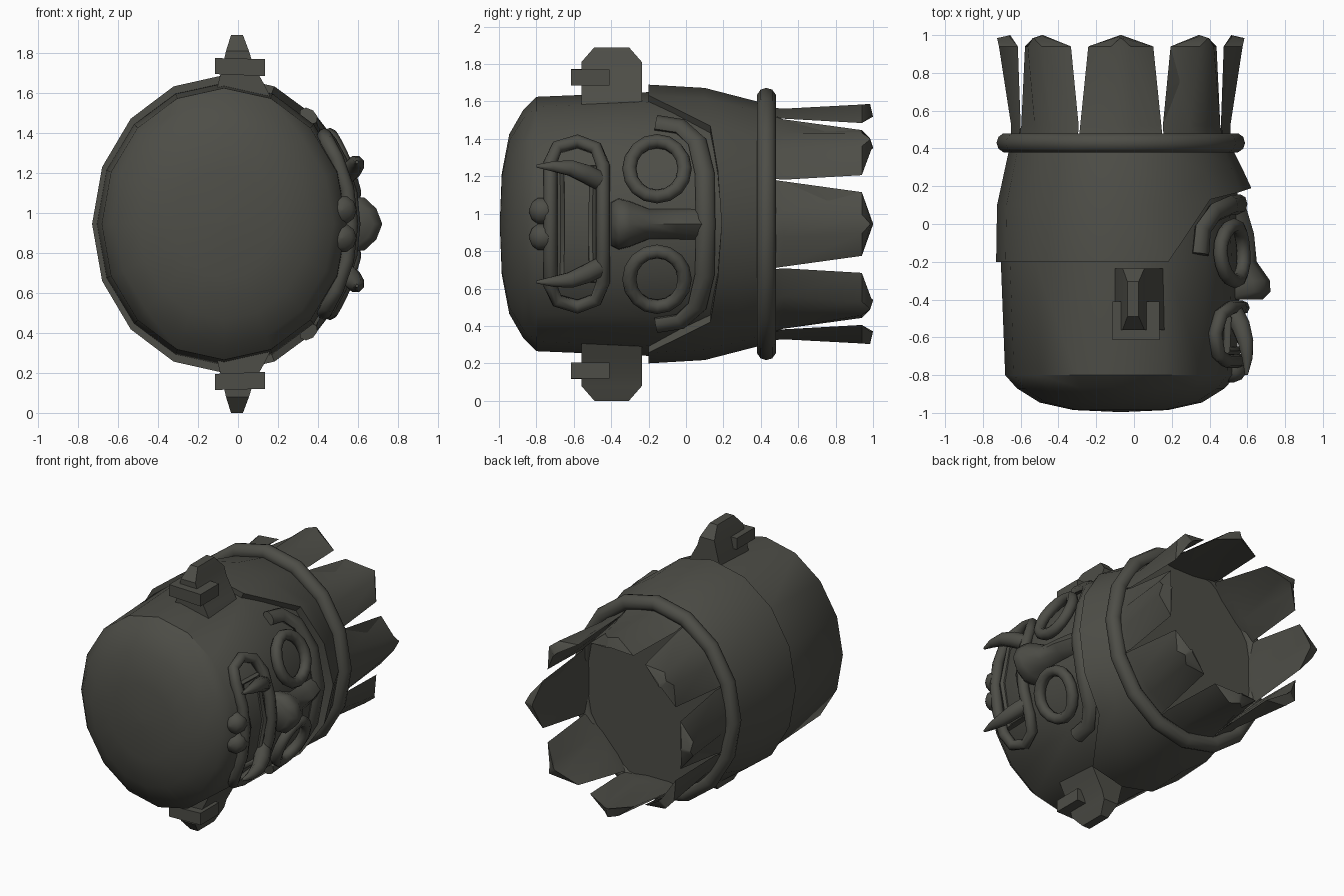
import bpy, bmesh, math
from mathutils import Vector

if "Cube" in bpy.data.objects:
    bpy.data.objects.remove(bpy.data.objects["Cube"])

CX, CZ, N = -0.07, 0.945, 16
stone = bpy.data.materials.new("dark_olive_grey")
stone.diffuse_color = (0.075, 0.075, 0.063, 1)
stone.use_nodes = True
stone.node_tree.nodes["Principled BSDF"].inputs["Base Color"].default_value = stone.diffuse_color


def loft(name, rings, closed=False, angle=40):
    """Skin a list of equal-length closed rings, with caps unless the loft is closed."""
    bm = bmesh.new()
    vs = [[bm.verts.new(p) for p in r] for r in rings]
    n, m = len(vs), len(vs[0])
    for i in range(n if closed else n - 1):
        a, b = vs[i], vs[(i + 1) % n]
        for j in range(m):
            k = (j + 1) % m
            bm.faces.new((a[j], a[k], b[k], b[j]))
    if not closed:
        bm.faces.new(vs[0])
        bm.faces.new(vs[-1])
    bmesh.ops.recalc_face_normals(bm, faces=bm.faces)
    me = bpy.data.meshes.new(name)
    bm.to_mesh(me)
    bm.free()
    me.materials.append(stone)
    ob = bpy.data.objects.new(name, me)
    bpy.context.collection.objects.link(ob)
    bpy.ops.object.select_all(action='DESELECT')
    ob.select_set(True)
    bpy.context.view_layer.objects.active = ob
    bpy.ops.object.shade_smooth_by_angle(angle=math.radians(angle))
    return ob


def tube(name, path, radii, flat=1.0, closed=False, sides=8):
    """Sweep a round section; flat scales its height away from the head axis."""
    path = [Vector(p) for p in path]
    n = len(path)
    if not isinstance(radii, (list, tuple)):
        radii = [radii] * n
    rings = []
    for i, p in enumerate(path):
        a = path[(i - 1) % n] if closed or i > 0 else p
        b = path[(i + 1) % n] if closed or i < n - 1 else p
        t = (b - a).normalized()
        out = Vector((p.x - CX, 0, p.z - CZ))
        out = (out - t * out.dot(t)).normalized()
        side = t.cross(out)
        rings.append([p + radii[i] * (flat * math.cos(w) * out + math.sin(w) * side)
                      for w in (2 * math.pi * j / sides for j in range(sides))])
    return loft(name, rings, closed, 50)


# Head profile: y, radius in x, radius in z
PROFILE = [(-0.995, 0.02, 0.02), (-0.985, 0.25, 0.27), (-0.945, 0.43, 0.48),
           (-0.87, 0.55, 0.61), (-0.8, 0.612, 0.68), (-0.2, 0.635, 0.705),
           (0.15, 0.62, 0.685), (0.44, 0.57, 0.63)]


def surf(y, dz, lift=0.0):
    """Point on the face side of the head, lifted outwards."""
    for (y0, a0, b0), (y1, a1, b1) in zip(PROFILE, PROFILE[1:]):
        if y <= y1:
            break
    f = (y - y0) / (y1 - y0)
    rx, rz = a0 + f * (a1 - a0) + lift, b0 + f * (b1 - b0) + lift
    s = dz / rz
    return Vector((CX + rx * math.sqrt(max(0, 1 - s * s)), y, CZ + dz))


def ellipse(y, rx, rz):
    return [(CX + rx * math.cos(w), y, CZ + rz * math.sin(w))
            for w in (2 * math.pi * i / N for i in range(N))]


loft("head", [ellipse(*p) for p in PROFILE])

# Hair shell with a hairline stepping around the face
rings = []
for i in range(N):
    w = 2 * math.pi * i / N
    k = min(i, N - i)
    low = {0: 0.19, 1: 0.17, 2: 0.13}.get(k, -0.2)
    bump = {0: 0.05, 1: 0.04, 2: 0.02}.get(k, 0)

    def hair_point(y, d):
        f = (y + 0.2) / 0.6
        g = 0.03 * math.sin(math.pi * min(1, max(0, f)))
        return (CX + (0.66 - 0.07 * f + g + d) * math.cos(w), y,
                CZ + (0.745 - 0.095 * f + g + d) * math.sin(w))
    mid = (low + 0.4) / 2
    rings.append([hair_point(low, bump), hair_point(mid, bump / 2), hair_point(0.4, 0),
                  hair_point(0.4, -0.06), hair_point(low, -0.09)])
loft("hair", rings, True, 35)

# Head band
tube("head_band", ellipse(0.43, 0.605, 0.675), 0.053, closed=True, sides=10)

# Crown of eight leaves: y, half width, edge radius, outer radius, inner radius
LEAF = [(0.42, 0.225, 0.55, 0.58, 0.53), (0.52, 0.215, 0.53, 0.58, 0.535),
        (0.94, 0.172, 0.545, 0.645, 0.585), (0.992, 0.012, 0.59, 0.655, 0.585)]
for k in range(8):
    w = k * math.pi / 4
    rings = []
    for y, hw, re, ro, ri in LEAF:
        sz = 1.08 - 0.1 * (y - 0.42) / 0.58

        def leaf_point(r, t, dy=0):
            return (CX + r * math.cos(w) - t * math.sin(w), y + dy,
                    CZ + sz * (r * math.sin(w) + t * math.cos(w)))
        tip = 0.008 if y > 0.95 else 0
        rings.append([leaf_point(re, -hw), leaf_point(ro, -hw * 0.3, -tip),
                      leaf_point(ro, hw * 0.3, -tip), leaf_point(re, hw),
                      leaf_point(ri, hw * 0.3, tip), leaf_point(ri, -hw * 0.3, tip)])
    loft("crown_leaf", rings)

# Brow running around both eyes
half = [(-0.16, 0.54), (-0.03, 0.52), (0.06, 0.44), (0.1, 0.27)]
brow = half + [(0.105, 0)] + [(y, -z) for y, z in reversed(half)]
tube("brow", [surf(y, z, 0.012) for y, z in brow], 0.052, flat=0.7)

# Nose: y, half width, ridge x
rings = []
for y, hw, x in [(0.1, 0.11, 0.59), (-0.05, 0.085, 0.635), (-0.2, 0.085, 0.65),
                 (-0.3, 0.125, 0.72), (-0.36, 0.14, 0.722), (-0.4, 0.12, 0.68)]:
    rings.append([(px, y, CZ + f * hw) for px, f in
                  [(0.45, -1), (x - 0.09, -0.95), (x - 0.03, -0.55), (x, 0),
                   (x - 0.03, 0.55), (x - 0.09, 0.95), (0.45, 1)]])
loft("nose", rings, angle=50)

# Lips and inner mouth rim
top = [(-0.725, 0.18), (-0.725, 0.33), (-0.69, 0.41), (-0.58, 0.442), (-0.48, 0.405), (-0.443, 0.31),
       (-0.443, 0.15)]
lips = top + [(-0.443, 0)] + [(y, -z) for y, z in reversed(top)] + [(-0.725, 0)]
tube("lips", [surf(y, z, 0.02) for y, z in lips], 0.037, closed=True)
rim = [(-0.67, 0.3), (-0.5, 0.3), (-0.5, 0), (-0.5, -0.3), (-0.67, -0.3), (-0.67, 0)]
tube("mouth_rim", [surf(y, z, 0.0) for y, z in rim], 0.025, closed=True, sides=6)

for s in (1, -1):
    # Eye ring
    tube("eye_ring", [surf(-0.155 + 0.148 * math.cos(w), s * (0.295 + 0.148 * math.sin(w)), 0.03)
                      for w in (2 * math.pi * i / 16 for i in range(16))], 0.038, closed=True)
    # Tusk
    tube("tusk", [(x, y, CZ + s * z) for x, y, z in
                  [(0.52, -0.46, 0.23), (0.565, -0.54, 0.27), (0.59, -0.62, 0.3),
                   (0.6, -0.71, 0.308), (0.595, -0.8, 0.31)]],
         [0.055, 0.053, 0.045, 0.03, 0.008])
    # Lower tooth bump
    loft("lower_tooth", [[(0.52 + 0.078 * math.cos(a) * math.cos(b), -0.765 + 0.075 * math.sin(a),
                           CZ + s * 0.07 + 0.078 * math.cos(a) * math.sin(b))
                          for b in (2 * math.pi * j / 10 for j in range(10))]
                         for a in (math.radians(d) for d in (-85, -50, -20, 20, 50, 85))], angle=60)
    # Ear: height from axis, y range, x range
    rings = []
    for dz, y0, y1, x0, x1 in [(0.58, -0.56, -0.235, -0.12, 0.19), (0.7, -0.56, -0.235, -0.1, 0.13),
                               (0.8, -0.56, -0.235, -0.075, 0.075),
                               (0.865, -0.56, -0.235, -0.06, 0.055),
                               (0.945, -0.49, -0.305, -0.035, 0.025)]:
        z = CZ + s * dz
        rings.append([(x0, y0, z), (x1, y0, z), (x1, y1, z), (x0, y1, z)])
    loft("ear", rings)
    # Ear plug
    loft("ear_plug", [[(-0.115, y, CZ + s * 0.75), (0.135, y, CZ + s * 0.74),
                       (0.135, y, CZ + s * 0.825), (-0.115, y, CZ + s * 0.83)]
                      for y in (-0.615, -0.41)])
